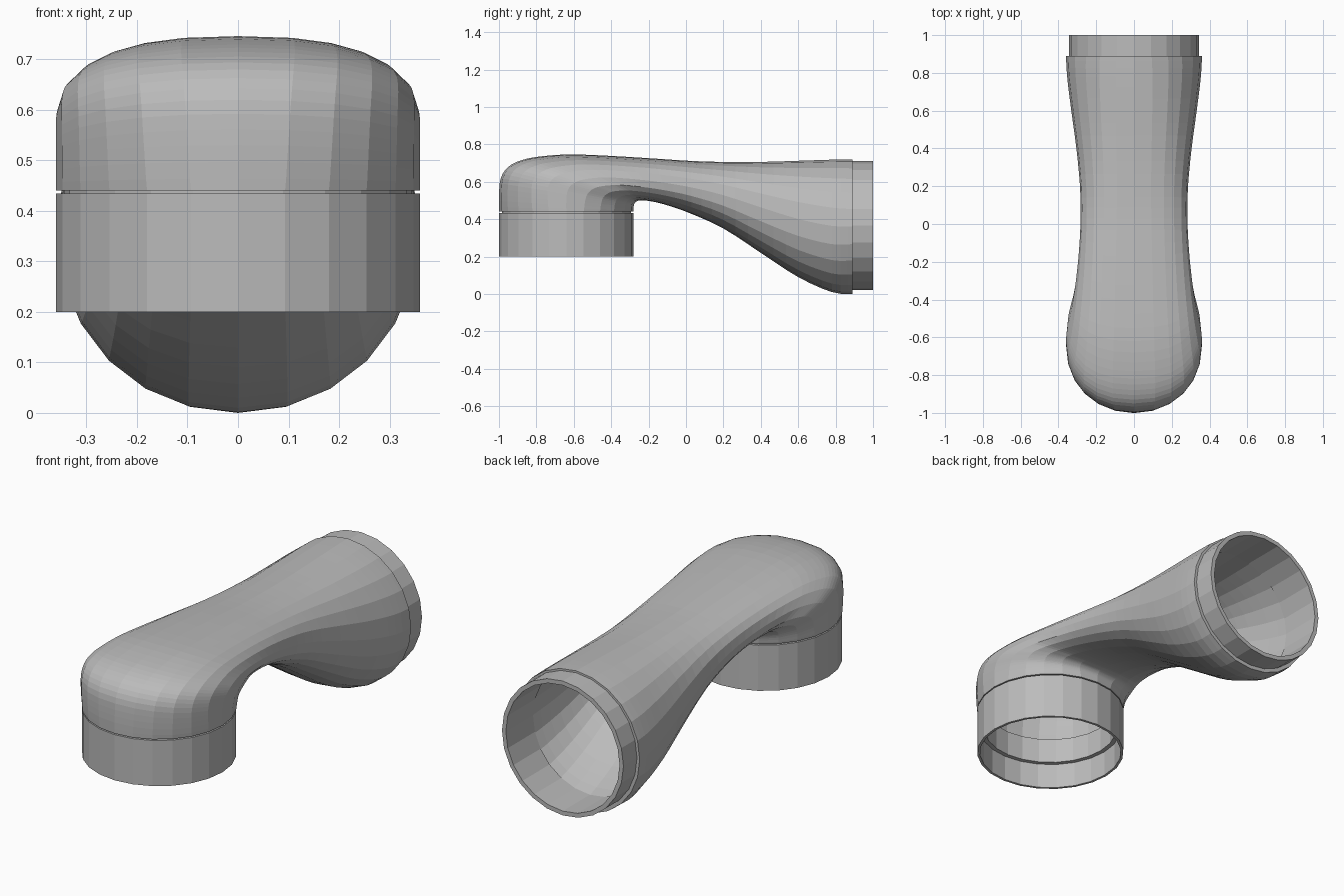
import bpy
import bmesh
import math
from mathutils import Vector

SIDES = 24
STEPS = 3          # loft rings between neighbouring key sections
WALL = 0.03

default_cube = bpy.data.objects.get("Cube")
if default_cube:
    bpy.data.objects.remove(default_cube, do_unlink=True)

# One plain plastic colour
grey = bpy.data.materials.new("duct_grey")
grey.use_nodes = True
colour = (0.5, 0.5, 0.5, 1)
grey.diffuse_color = colour
grey.node_tree.nodes["Principled BSDF"].inputs["Base Color"].default_value = colour


def ring(outer, inner, half_width, power=2, inset=0):
    """Closed cross-section between two points of the side profile."""
    centre = (outer + inner) / 2
    axis = (outer - inner) / 2
    axis = axis.normalized() * (axis.length - inset)
    half_width -= inset
    points = []
    for i in range(SIDES):
        angle = math.tau * i / SIDES
        c, s = math.cos(angle), math.sin(angle)
        along = math.copysign(abs(c) ** (2 / power), c)
        across = math.copysign(abs(s) ** (2 / power), s)
        points.append(centre + axis * along + Vector((half_width * across, 0, 0)))
    return points


def skin(name, rings):
    """Join the rings in a closed loop, giving a tube with a wall."""
    bm = bmesh.new()
    loops = [[bm.verts.new(p) for p in points] for points in rings]
    for a, b in zip(loops, loops[1:] + loops[:1]):
        for i in range(SIDES):
            j = (i + 1) % SIDES
            bm.faces.new((a[i], a[j], b[j], b[i]))
    bmesh.ops.recalc_face_normals(bm, faces=bm.faces)
    mesh = bpy.data.meshes.new(name)
    bm.to_mesh(mesh)
    bm.free()
    mesh.materials.append(grey)
    obj = bpy.data.objects.new(name, mesh)
    bpy.context.collection.objects.link(obj)
    return obj


def pipe(name, start, end, radius, bore, radial):
    """Straight round pipe; radial is the in-plane direction across it."""
    def circle(centre, r):
        return ring(centre + radial * r, centre - radial * r, r)
    return skin(name, [circle(start, radius), circle(end, radius),
                       circle(end, bore), circle(start, bore)])


def smooth_between(a, b, c, d, t):
    """Catmull-Rom interpolation of one value."""
    return 0.5 * (2 * b + (c - a) * t + (2 * a - 5 * b + 4 * c - d) * t ** 2
                  + (3 * b - a - 3 * c + d) * t ** 3)


# Key sections: outer y, outer z, inner y, inner z, half width
keys = [
    (-1, .44, -.28, .44, .36),
    (-1, .53, -.28, .465, .36),
    (-.99, .62, -.277, .48, .36),
    (-.95, .68, -.27, .49, .36),
    (-.88, .715, -.26, .497, .355),
    (-.78, .735, -.245, .5, .343),
    (-.62, .746, -.22, .5, .325),
    (-.4, .738, -.16, .49, .305),
    (-.17, .724, -.08, .468, .29),
    (.03, .711, .03, .428, .283),
    (.2, .706, .2, .35, .286),
    (.4, .706, .4, .22, .305),
    (.6, .712, .6, .09, .332),
    (.78, .718, .78, .01, .354),
    (.89, .72, .89, 0, .36),
]

# Body: hollow bend that changes from a vertical to a horizontal opening
sections = []
last = len(keys) - 1
for k in range(last):
    near = [keys[max(0, min(last, k + d))] for d in (-1, 0, 1, 2)]
    for step in range(STEPS):
        sections.append([smooth_between(*v, step / STEPS) for v in zip(*near)])
sections.append(keys[-1])


def body_rings(inset):
    rings = []
    for n, (oy, oz, iy, iz, w) in enumerate(sections):
        power = 2 + 0.45 * math.sin(math.pi * n / (len(sections) - 1))
        rings.append(ring(Vector((0, oy, oz)), Vector((0, iy, iz)), w, power, inset))
    return rings


skin("duct_body", body_rings(0) + body_rings(WALL)[::-1])

# Round ends: rear spigot, front spigot and the sleeve pushed over it
up, forward = Vector((0, 0, 1)), Vector((0, -1, 0))
pipe("rear_spigot", Vector((0, .78, .365)), Vector((0, 1, .365)), .345, .323, up)
pipe("front_spigot", Vector((0, -.64, .33)), Vector((0, -.64, .46)), .345, .323, forward)
pipe("front_sleeve", Vector((0, -.64, .2)), Vector((0, -.64, .434)), .36, .347, forward)
